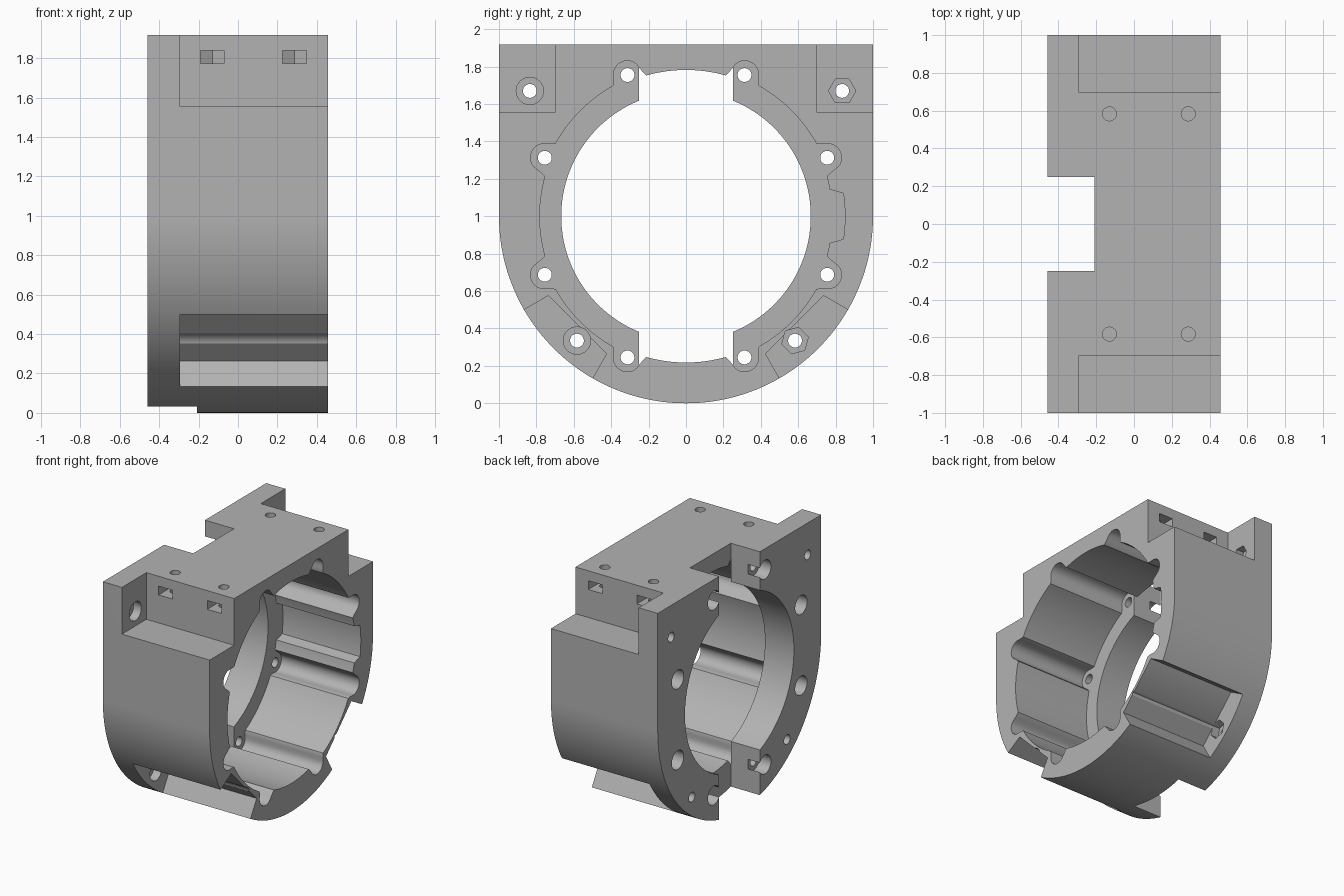
import bpy
import bmesh
from math import sin, cos, asin, sqrt, pi, radians
from mathutils import Vector

if "Cube" in bpy.data.objects:
    bpy.data.objects.remove(bpy.data.objects["Cube"])

X0, X1 = -0.458, 0.457      # flange face, open face
FLOOR = -0.21               # cavity floor
NOTCH = -0.295              # inner end of the corner notches
TOP = 1.917
OUT = 0.8                   # safely outside the body along x
cutters = []


def prism(name, pts, lo, hi, axis="x"):
    """Extrude a profile: (y, z) points along x, or (x, y) points along z."""
    bm = bmesh.new()
    place = (lambda a, b, c: (c, a, b)) if axis == "x" else (lambda a, b, c: (a, b, c))
    low = [bm.verts.new(place(a, b, lo)) for a, b in pts]
    high = [bm.verts.new(place(a, b, hi)) for a, b in pts]
    n = len(pts)
    bm.faces.new(low)
    bm.faces.new(high)
    for i in range(n):
        j = (i + 1) % n
        bm.faces.new((low[i], low[j], high[j], high[i]))
    bmesh.ops.recalc_face_normals(bm, faces=bm.faces)
    mesh = bpy.data.meshes.new(name)
    bm.to_mesh(mesh)
    bm.free()
    obj = bpy.data.objects.new(name, mesh)
    bpy.context.collection.objects.link(obj)
    return obj


def cut(name, pts, lo, hi, axis="x"):
    obj = prism(name, pts, lo, hi, axis)
    obj.hide_render = True
    cutters.append(obj)


def ring(a, b, r, n=32, turn=0.0):
    return [(a + r * cos(turn + 2 * pi * i / n), b + r * sin(turn + 2 * pi * i / n))
            for i in range(n)]


def rect(a0, a1, b0, b1):
    return [(a0, b0), (a1, b0), (a1, b1), (a0, b1)]


def polar(r, degrees):
    return r * cos(radians(degrees)), 1 + r * sin(radians(degrees))


# Body: half round below, straight walls above
arc = [polar(1, 180 + 180 * i / 96) for i in range(97)]
body = prism("clamp_housing", arc + [(1, TOP), (-1, TOP)], X0, X1)

# Cavity outline: round bore with eight screw lobes and one side pocket
SCREW_R, LOBE = 0.817, 0.077
SCREWS = [22.5 + 45 * k for k in range(8)]
SCREWS = [a for a in SCREWS]


def cavity_radius(deg):
    off = radians((deg % 45) - 22.5)
    r = 0.782
    if 22.5 < deg % 90 < 67.5:
        r = 0.798
    if abs((deg + 180) % 360 - 180) < 9.5:
        r = 0.85
    if abs(off) < asin(LOBE / SCREW_R):
        lobe = SCREW_R * cos(off) + sqrt(LOBE ** 2 - (SCREW_R * sin(off)) ** 2)
        r = max(r, lobe)
    return r


STEPS = 480
raw = [cavity_radius(360 * i / STEPS) for i in range(STEPS)]
soft = [sum(raw[(i + k) % STEPS] for k in range(-1, 2)) / 3 for i in range(STEPS)]
cut("cavity_cutter", [polar(r, 360 * i / STEPS) for i, r in enumerate(soft)], FLOOR, OUT)

# Bore through the flange and the vertical slot across it
cut("bore_cutter", ring(0, 1, 0.667, 128), -OUT, 0)
cut("slot_cutter", rect(-0.25, 0.25, -0.5, 2.5), -OUT, FLOOR + 0.001)

# Flange screw holes, counterbored from the outer face
for a in SCREWS:
    y, z = polar(SCREW_R, a)
    cut("screw_cutter", ring(y, z, 0.037), -OUT, FLOOR + 0.1)
    cut("counterbore_cutter", ring(y, z, 0.073), -OUT, X0 + 0.1)

for s in (-1, 1):
    # Upper corner notch and lower slanted notch
    cut("upper_notch_cutter", rect(s * 0.7, s * 1.3, 1.555, 2.3), NOTCH, OUT)
    lower = [polar(r, a) for r, a in ((0.85, -30), (1.2, -30), (1.2, -60), (0.85, -60))]
    cut("lower_notch_cutter", [(s * y, z) for y, z in lower], NOTCH, OUT)

    # Clamp bolt holes: round seats at the front, hexagonal seats at the back
    low_y, low_z = polar(0.885, -49)
    for y, z, turn in ((0.835, 1.67, 0), (0.583, 0.335, radians(15))):
        cut("bolt_cutter", ring(s * y, z, 0.037), -OUT, NOTCH + 0.1)
        sides = 32 if s < 0 else 6
        cut("seat_cutter", ring(s * y, z, 0.073, sides, turn), NOTCH - 0.065, OUT)

    # Nut pockets in the notch wall with a screw hole from the top
    for x in (-0.13, 0.287):
        pocket = [(x - 0.06, s * 0.8), (x + 0.06, s * 0.8), (x + 0.06, s * 0.545),
                  (x, s * 0.51), (x - 0.06, s * 0.545)]
        cut("nut_pocket_cutter", pocket, 1.772, 1.84, "z")
        cut("top_hole_cutter", ring(x, s * 0.583, 0.037), 1.7, 2.2, "z")

# Apply the cuts, then drop the cutters
for c in cutters:
    mod = body.modifiers.new(c.name, "BOOLEAN")
    mod.operation = "DIFFERENCE"
    mod.solver = "EXACT"
    mod.object = c
bpy.context.view_layer.update()
graph = bpy.context.evaluated_depsgraph_get()
mesh = bpy.data.meshes.new_from_object(body.evaluated_get(graph))
body.modifiers.clear()
body.data = mesh
for c in cutters:
    bpy.data.objects.remove(c)

# Single grey material
grey = bpy.data.materials.new("plain_grey")
grey.use_nodes = True
color = (0.45, 0.45, 0.45, 1)
grey.diffuse_color = color
grey.node_tree.nodes["Principled BSDF"].inputs["Base Color"].default_value = color
mesh.materials.clear()
mesh.materials.append(grey)

bpy.ops.object.select_all(action="DESELECT")
body.select_set(True)
bpy.context.view_layer.objects.active = body
bpy.ops.object.shade_smooth_by_angle(angle=radians(30))
